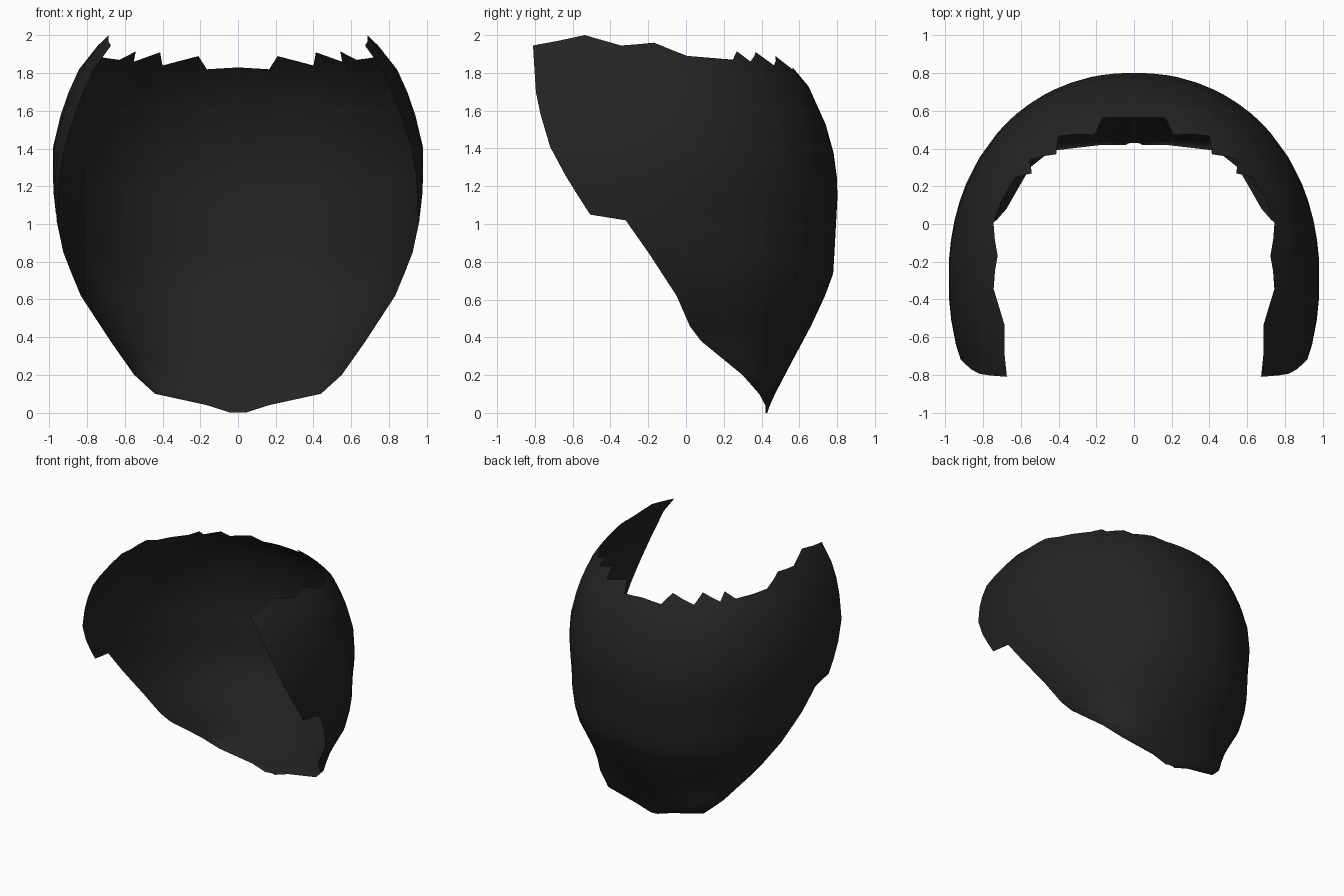
import bpy, bmesh, math

if "Cube" in bpy.data.objects:
    bpy.data.objects.remove(bpy.data.objects["Cube"])


def lerp(table, k):
    """Piecewise linear lookup in a list of (key, value) pairs."""
    if k <= table[0][0]:
        return table[0][1]
    for (a, va), (b, vb) in zip(table, table[1:]):
        if k <= b:
            return va + (vb - va) * (k - a) / (b - a)
    return table[-1][1]


# Height profiles: half width, rear depth, and front opening edge
WIDTH = [(0, .04), (.03, .12), (.1, .44), (.2, .55), (.37, .67), (.63, .84), (.86, .93),
         (1.0, .96), (1.23, .985), (1.43, .98), (1.65, .92), (1.85, .83), (1.95, .74), (2.0, .70)]
BACK = [(0, .43), (.07, .455), (.27, .56), (.55, .71), (.74, .78), (1.2, .805),
        (1.46, .77), (1.77, .63), (1.86, .53), (1.95, .42), (2.0, .36)]
FRONT = [(0, .42), (.06, .42), (.11, .38), (.2, .3), (.38, .08), (.46, .02), (.62, -.05),
         (.85, -.2), (1.02, -.32), (1.05, -.51), (1.26, -.64), (1.41, -.72), (1.58, -.77),
         (1.7, -.795), (1.94, -.81)]
# Ragged top edge: position from the rear centre to the front, height
TOP = [(0, 1.83), (.087, 1.82), (.12, 1.89), (.235, 1.84), (.265, 1.91), (.355, 1.86),
       (.375, 1.915), (.43, 1.87), (.52, 1.88), (.6, 1.89), (.7, 1.96), (.8, 1.945),
       (.88, 2.0), (.94, 1.97), (1, 1.945)]
ROWS = [0, .04, .1, .2, .29, .38, .46, .62, .74, .85, 1.02, 1.05, 1.15, 1.26, 1.41,
        1.58, 1.7, 1.82, 1.95]
HALF = sorted([k for k, _ in TOP] + [.045, .18, .31, .65, .75])
COLS = [-k for k in reversed(HALF[1:])] + HALF


def shell_point(u, row):
    z = row + (lerp(TOP, abs(u)) - 1.95) * (row / 1.95) ** 4
    w, back, front = lerp(WIDTH, z), lerp(BACK, z), lerp(FRONT, z)
    centre = max(-.3, front)
    sweep = math.pi / 2 + math.asin(min(1, (centre - front) / 1.2))
    a = sweep * u
    c = math.cos(a)
    depth = (back - centre) if c > 0 else 1.2
    # slightly squared oval section
    e = .93 if c > 0 else 1
    x = w * math.copysign(abs(math.sin(a)) ** e, u)
    y = centre + depth * math.copysign(abs(c) ** e, c)
    return x, y, z


# Curved open shell
bm = bmesh.new()
grid = [[bm.verts.new(shell_point(u, r)) for u in COLS] for r in ROWS]
for lo, hi in zip(grid, grid[1:]):
    for i in range(len(COLS) - 1):
        bm.faces.new((lo[i + 1], lo[i], hi[i], hi[i + 1]))
bm.normal_update()
mesh = bpy.data.meshes.new("hair_shell")
bm.to_mesh(mesh)
bm.free()
shell = bpy.data.objects.new("hair_shell", mesh)
bpy.context.collection.objects.link(shell)

black = bpy.data.materials.new("soft_black")
black.diffuse_color = (.017, .017, .017, 1)
black.use_nodes = True
black.node_tree.nodes["Principled BSDF"].inputs["Base Color"].default_value = black.diffuse_color
mesh.materials.append(black)

shell.select_set(True)
bpy.context.view_layer.objects.active = shell
bpy.ops.object.shade_smooth_by_angle(angle=math.radians(50))
